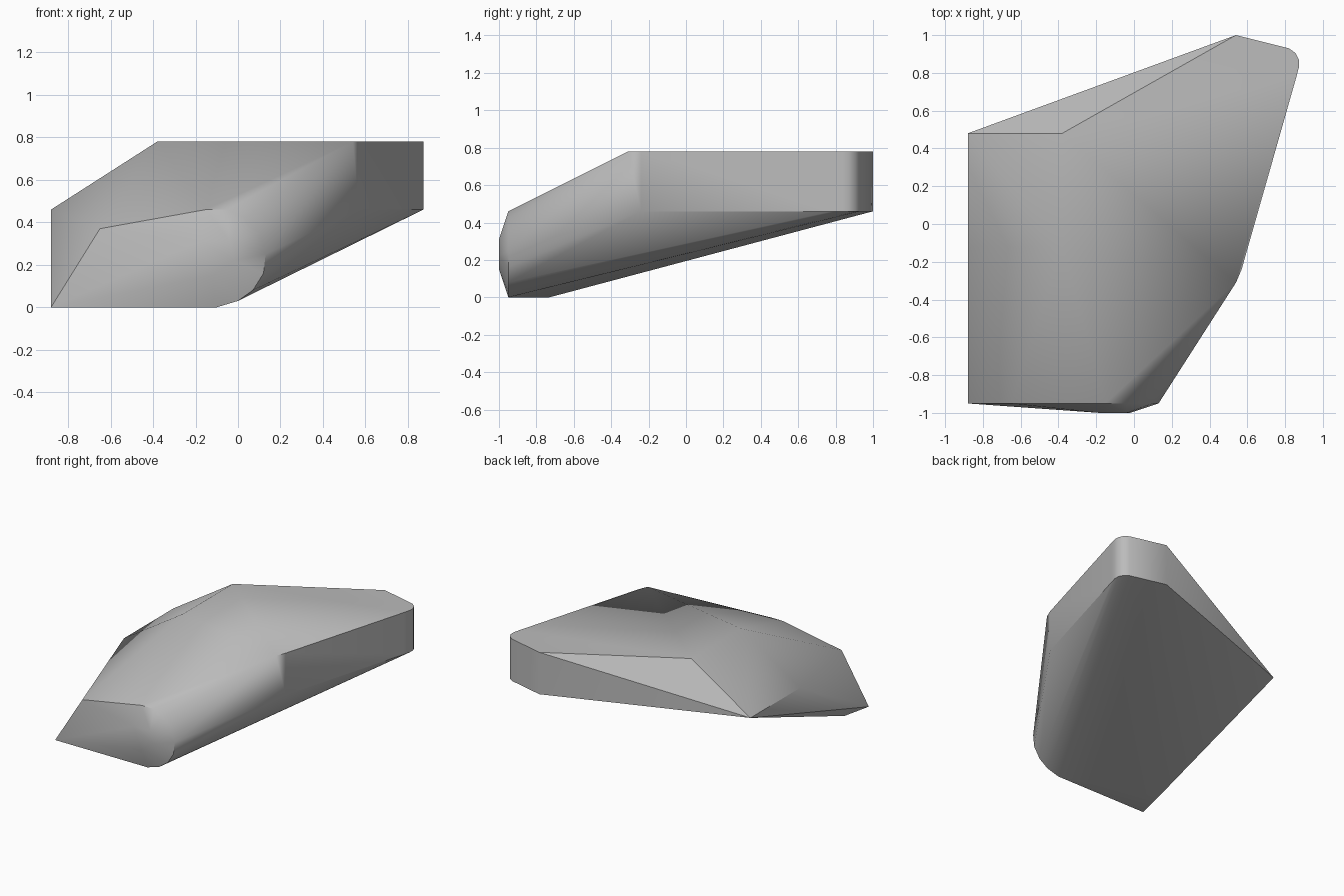
import bpy
import bmesh
from math import radians

old = bpy.data.objects.get("Cube")
if old:
    bpy.data.objects.remove(old, do_unlink=True)

stone = bpy.data.materials.new("plain_grey")
stone.use_nodes = True
GREY = (0.5, 0.5, 0.5, 1)
stone.diffuse_color = GREY
stone.node_tree.nodes["Principled BSDF"].inputs["Base Color"].default_value = GREY

TOP, MID = 0.78, 0.46
points = []

# Upright outer wall with its rounded back corner, from the side to the back tip
wall = [(0.57, -0.24), (0.86, 0.78), (0.873, 0.83), (0.873, 0.87),
        (0.855, 0.905), (0.82, 0.93), (0.54, 1.0)]
for x, y in wall:
    points += [(x, y, TOP), (x, y, MID)]

# Top shoulder and the sloping inner side
points += [(0.54, -0.31, TOP)]
for y in (0.48, -0.12):
    points += [(-0.38, y, TOP), (-0.88, y, MID)]

# Front rim, rounded on the outer side
rim = [(-0.88, 0), (-0.65, 0.37), (-0.15, 0.46), (-0.05, 0.46), (0.03, 0.42),
       (0.1, 0.35), (0.13, 0.25), (0.12, 0.16), (0.07, 0.08), (0, 0.03), (-0.1, 0)]
points += [(x, -0.95, z) for x, z in rim]

# Shallow bulge of the front cap
bulge = [(-0.18, 0.31), (-0.04, 0.31), (-0.02, 0.22), (-0.12, 0.15)]
points += [(x, -1.0, z) for x, z in bulge]

# Underside heel
points += [(-0.83, -0.73, 0)]

# Wrap the outline points in one faceted skin
bm = bmesh.new()
for p in points:
    bm.verts.new(p)
hull = bmesh.ops.convex_hull(bm, input=bm.verts)
loose = [v for v in bm.verts if not v.link_faces]
bmesh.ops.delete(bm, geom=loose, context='VERTS')
bmesh.ops.dissolve_limit(bm, angle_limit=radians(0.5), verts=bm.verts, edges=bm.edges)
bmesh.ops.recalc_face_normals(bm, faces=bm.faces)
mesh = bpy.data.meshes.new("wedge_block")
bm.to_mesh(mesh)
bm.free()
mesh.materials.append(stone)

block = bpy.data.objects.new("wedge_block", mesh)
bpy.context.collection.objects.link(block)
bpy.ops.object.select_all(action='DESELECT')
block.select_set(True)
bpy.context.view_layer.objects.active = block
bpy.ops.object.shade_smooth_by_angle(angle=radians(36))
